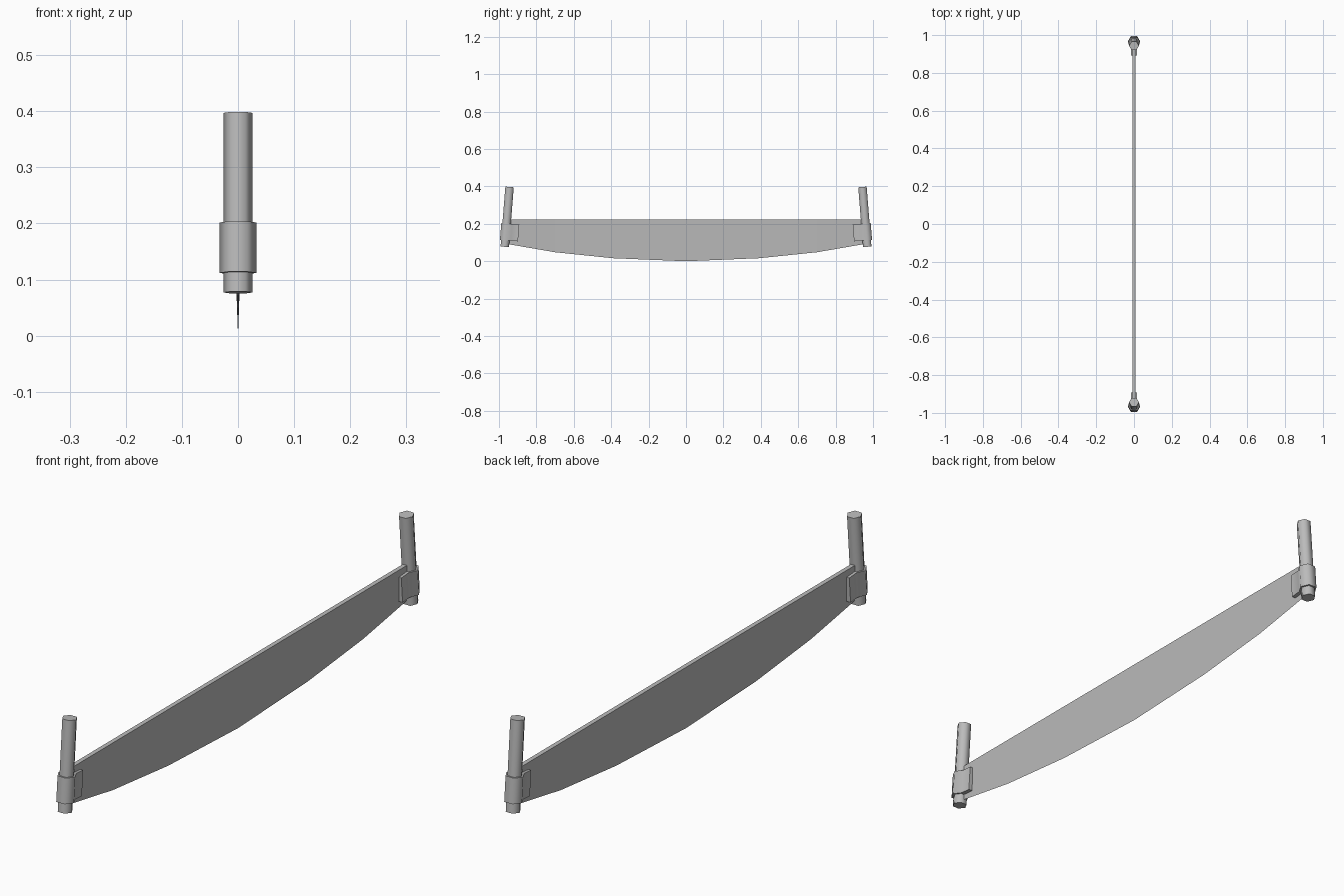
import bpy, bmesh, math
from mathutils import Matrix, Vector

cube = bpy.data.objects.get("Cube")
if cube:
    bpy.data.objects.remove(cube, do_unlink=True)

grey = bpy.data.materials.new("plain grey")
grey.use_nodes = True
colour = (0.5, 0.5, 0.5, 1)
grey.diffuse_color = colour
grey.node_tree.nodes["Principled BSDF"].inputs["Base Color"].default_value = colour


def add_object(name, bm, smooth=None):
    bmesh.ops.recalc_face_normals(bm, faces=bm.faces)
    mesh = bpy.data.meshes.new(name)
    bm.to_mesh(mesh)
    bm.free()
    obj = bpy.data.objects.new(name, mesh)
    mesh.materials.append(grey)
    bpy.context.collection.objects.link(obj)
    if smooth:
        bpy.ops.object.select_all(action='DESELECT')
        obj.select_set(True)
        bpy.context.view_layer.objects.active = obj
        bpy.ops.object.shade_smooth_by_angle(angle=math.radians(smooth))
    return obj


def prism(name, outline, low, high, place, smooth):
    """Extrude a plan outline along z, then set it in place."""
    bm = bmesh.new()
    face = bm.faces.new([bm.verts.new((x, y, low)) for x, y in outline])
    top = bmesh.ops.extrude_face_region(bm, geom=[face])["geom"]
    bmesh.ops.translate(bm, vec=(0, 0, high - low),
                        verts=[v for v in top if isinstance(v, bmesh.types.BMVert)])
    bm.transform(place)
    return add_object(name, bm, smooth)


def hexagon(radius):
    return [(radius * math.cos(i * math.pi / 3), radius * math.sin(i * math.pi / 3))
            for i in range(6)]


# Blade: thick along the back, ground down to a curved knife edge
half = [(0, 0), (0.39, 0.016), (0.70, 0.048), (0.955, 0.092)]
curve = [(-y, z) for y, z in reversed(half[1:])] + half
bm = bmesh.new()
edge = [bm.verts.new((0, y, z)) for y, z in curve]
backs = [[bm.verts.new((x, y, 0.222)) for y, _ in curve] for x in (-0.008, 0.008)]
for i in range(len(curve) - 1):
    for a, b in ((edge, backs[0]), (edge, backs[1]), (backs[0], backs[1])):
        bm.faces.new((a[i], a[i + 1], b[i + 1], b[i]))
for i in (0, -1):
    bm.faces.new((edge[i], backs[0][i], backs[1][i]))
add_object("blade", bm)

# Handles and their clamps, leaning inwards at both ends
lean = math.atan2(0.026, 0.325)
for side, end in (("front", -1), ("rear", 1)):
    place = (Matrix.Rotation(0 if end > 0 else math.pi, 4, 'Z')
             @ Matrix.Translation(Vector((0, 0.969, 0.077)))
             @ Matrix.Rotation(lean, 4, 'X'))
    prism(side + "_handle", hexagon(0.026), 0, 0.321, place, 65)
    # Clamp wraps the handle and runs inwards as straps over the blade
    ring = hexagon(0.033)
    clamp = ring[:4] + [(-0.0165, -0.068), (0.0165, -0.068)]
    clamp = ring[:4] + [ring[4]] + clamp[4:] + [ring[5]]
    prism(side + "_clamp", clamp, 0.035, 0.125, place, 65)
